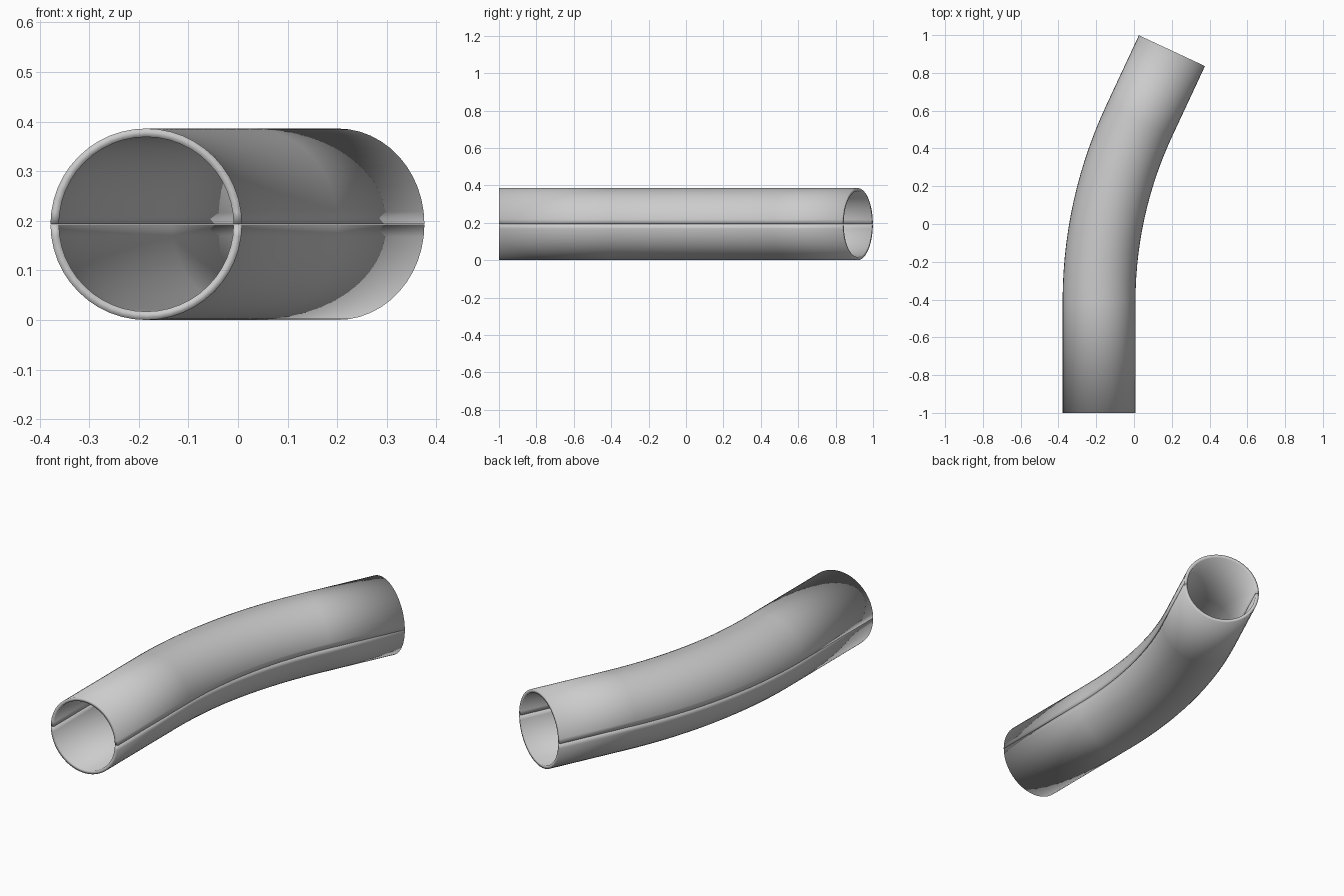
import bpy, bmesh
from math import sin, cos, tan, pi, radians

if "Cube" in bpy.data.objects:
    bpy.data.objects.remove(bpy.data.objects["Cube"])

R_OUT, R_IN = 0.193, 0.176      # tube wall
X0, Z0 = -0.185, 0.193          # centre of the front opening
BEND = radians(25)
CORNER_Y, T = 0.09, 0.50        # where the straight runs would meet, tangent length
LENGTH_2 = 0.913                # corner to far end
SEGS, ARC_STEPS, GAP = 24, 14, 0.001

# Centre line: straight run, arc, straight run (x, y, heading)
bend_r = T / tan(BEND / 2)
path = [(X0, -1.0, 0.0)]
for i in range(ARC_STEPS + 1):
    a = BEND * i / ARC_STEPS
    path.append((X0 + bend_r * (1 - cos(a)), CORNER_Y - T + bend_r * sin(a), a))
path.append((X0 + LENGTH_2 * sin(BEND), CORNER_Y + LENGTH_2 * cos(BEND), BEND))

# Half-ring cross-section: outer arc, then inner arc back
angles = [pi * i / SEGS for i in range(SEGS + 1)]
profile = [(R_OUT * cos(a), R_OUT * sin(a)) for a in angles]
profile += [(R_IN * cos(a), R_IN * sin(a)) for a in reversed(angles)]


def half_shell(name, side):
    """Sweep the half ring along the centre line; side is +1 upper, -1 lower."""
    bm = bmesh.new()
    rings = []
    for x, y, h in path:
        rings.append([bm.verts.new((x + u * cos(h), y - u * sin(h),
                                    Z0 + side * max(v, GAP)))
                      for u, v in profile])
    n = len(profile)
    for a, b in zip(rings, rings[1:]):
        for i in range(n):
            j = (i + 1) % n
            bm.faces.new((a[i], a[j], b[j], b[i]))
    # End rims
    for r in (rings[0], rings[-1]):
        for i in range(SEGS):
            bm.faces.new((r[i], r[i + 1], r[n - 2 - i], r[n - 1 - i]))
    bmesh.ops.recalc_face_normals(bm, faces=bm.faces[:])
    for f in bm.faces:
        f.smooth = True
    mesh = bpy.data.meshes.new(name)
    bm.to_mesh(mesh)
    bm.free()
    obj = bpy.data.objects.new(name, mesh)
    bpy.context.collection.objects.link(obj)
    return obj


half_shell("upper_pipe_shell", 1)
half_shell("lower_pipe_shell", -1)
